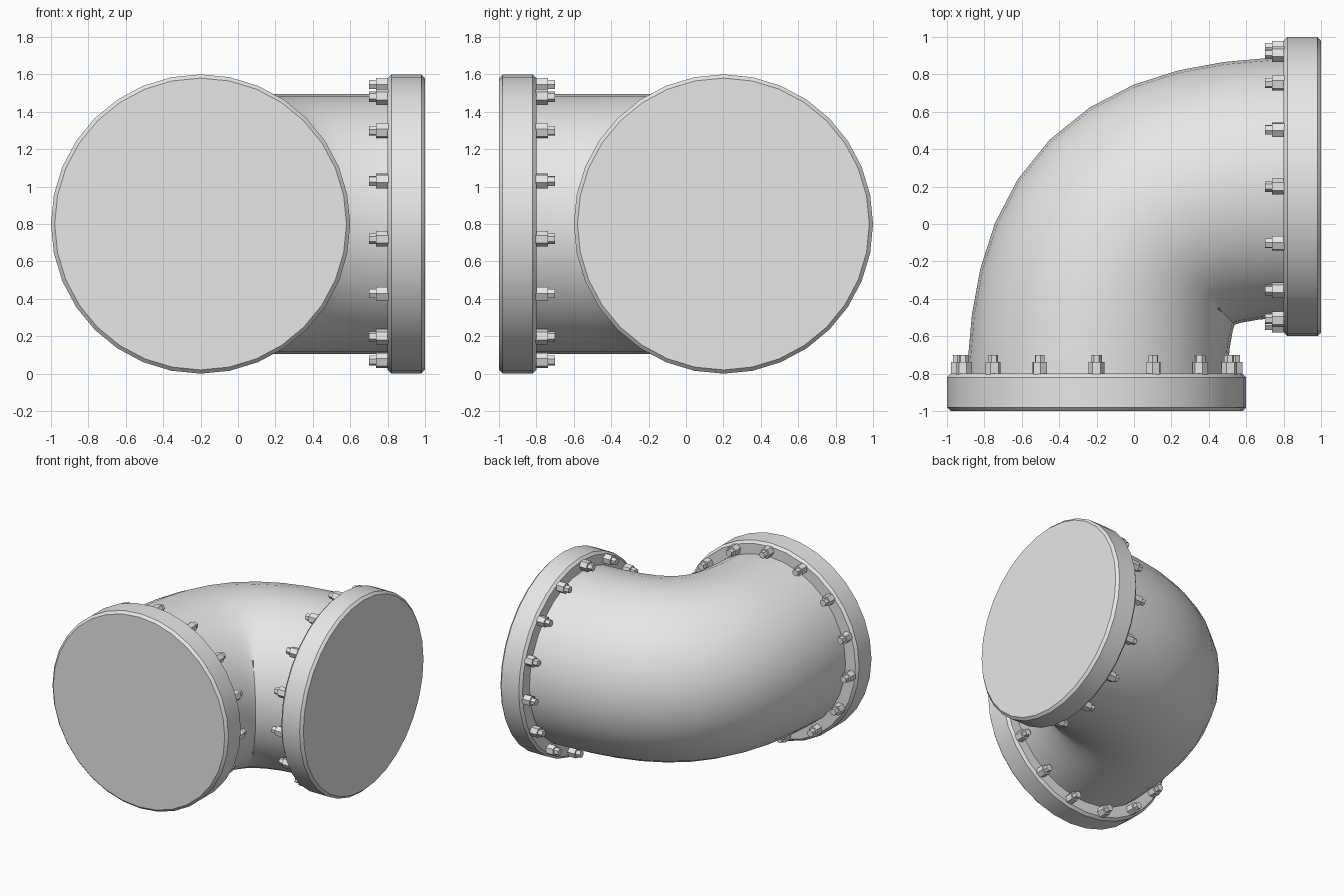
import bpy
import bmesh
import math
from mathutils import Matrix, Vector

cube = bpy.data.objects.get("Cube")
if cube:
    bpy.data.objects.remove(cube, do_unlink=True)

GREY = (0.8, 0.8, 0.8, 1.0)
metal = bpy.data.materials.new("grey_metal")
metal.use_nodes = True
metal.diffuse_color = GREY
metal.node_tree.nodes["Principled BSDF"].inputs["Base Color"].default_value = GREY

UP = Vector((0, 0, 1))
AXIS_Z = 0.8        # height of the pipe's centre line
BOLTS = 15
BOLT_CIRCLE = 0.745


def lathe(bm, profile, sides, matrix):
    """Add a closed turned solid from (radius, height) pairs."""
    rings = []
    for radius, height in profile:
        ring = []
        for i in range(sides):
            a = math.tau * i / sides
            co = Vector((radius * math.cos(a), radius * math.sin(a), height))
            ring.append(bm.verts.new(matrix @ co))
        rings.append(ring)
    for low, high in zip(rings, rings[1:]):
        for i in range(sides):
            j = (i + 1) % sides
            bm.faces.new((low[i], low[j], high[j], high[i]))
    bm.faces.new(rings[0][::-1])
    bm.faces.new(rings[-1])


def finish(obj):
    """Assign the material and shade smooth with sharp edges kept."""
    obj.data.materials.clear()
    obj.data.materials.append(metal)
    bpy.ops.object.select_all(action="DESELECT")
    obj.select_set(True)
    bpy.context.view_layer.objects.active = obj
    bpy.ops.object.shade_smooth_by_angle(angle=math.radians(30))


def add_object(name, bm):
    bmesh.ops.recalc_face_normals(bm, faces=bm.faces)
    mesh = bpy.data.meshes.new(name)
    bm.to_mesh(mesh)
    bm.free()
    obj = bpy.data.objects.new(name, mesh)
    bpy.context.collection.objects.link(obj)
    finish(obj)


def add_flange(prefix, origin, axis):
    """Chamfered disc plus its circle of bolts, facing along axis."""
    side = UP.cross(axis)
    frame = Matrix.Translation(origin) @ Matrix((side, UP, axis)).transposed().to_4x4()

    bm = bmesh.new()
    lathe(bm, [(0.78, 0), (0.8, 0.02), (0.8, 0.18), (0.78, 0.2)], 32, frame)
    add_object(prefix + "_flange", bm)

    bm = bmesh.new()
    for k in range(BOLTS):
        spot = (frame @ Matrix.Rotation(math.tau * k / BOLTS, 4, "Z")
                @ Matrix.Translation((0, BOLT_CIRCLE, 0)))
        lathe(bm, [(0.042, 0.19), (0.042, 0.262)], 6, spot)   # nut
        lathe(bm, [(0.028, 0.25), (0.028, 0.3)], 6, spot)     # stud end
    add_object(prefix + "_bolts", bm)


# Bent pipe swept along a single curve from flange to flange
curve = bpy.data.curves.new("bent_pipe", "CURVE")
curve.dimensions = "3D"
curve.resolution_u = 12
curve.bevel_depth = 0.695
curve.bevel_resolution = 14
spline = curve.splines.new("BEZIER")
spline.bezier_points.add(1)
ends = [((-0.2, -0.99), (0, 1)), ((0.99, 0.2), (1, 0))]
for point, ((x, y), (dx, dy)) in zip(spline.bezier_points, ends):
    point.handle_left_type = point.handle_right_type = "FREE"
    centre = Vector((x, y, AXIS_Z))
    reach = Vector((dx, dy, 0)) * 0.945
    point.co = centre
    point.handle_left = centre - reach
    point.handle_right = centre + reach
pipe = bpy.data.objects.new("bent_pipe", curve)
bpy.context.collection.objects.link(pipe)
bpy.ops.object.select_all(action="DESELECT")
pipe.select_set(True)
bpy.context.view_layer.objects.active = pipe
bpy.ops.object.convert(target="MESH")
pipe = bpy.context.view_layer.objects.active
finish(pipe)

# Flanges with bolts at both ends
add_flange("front", Vector((-0.2, -1, AXIS_Z)), Vector((0, 1, 0)))
add_flange("left", Vector((1, 0.2, AXIS_Z)), Vector((-1, 0, 0)))
